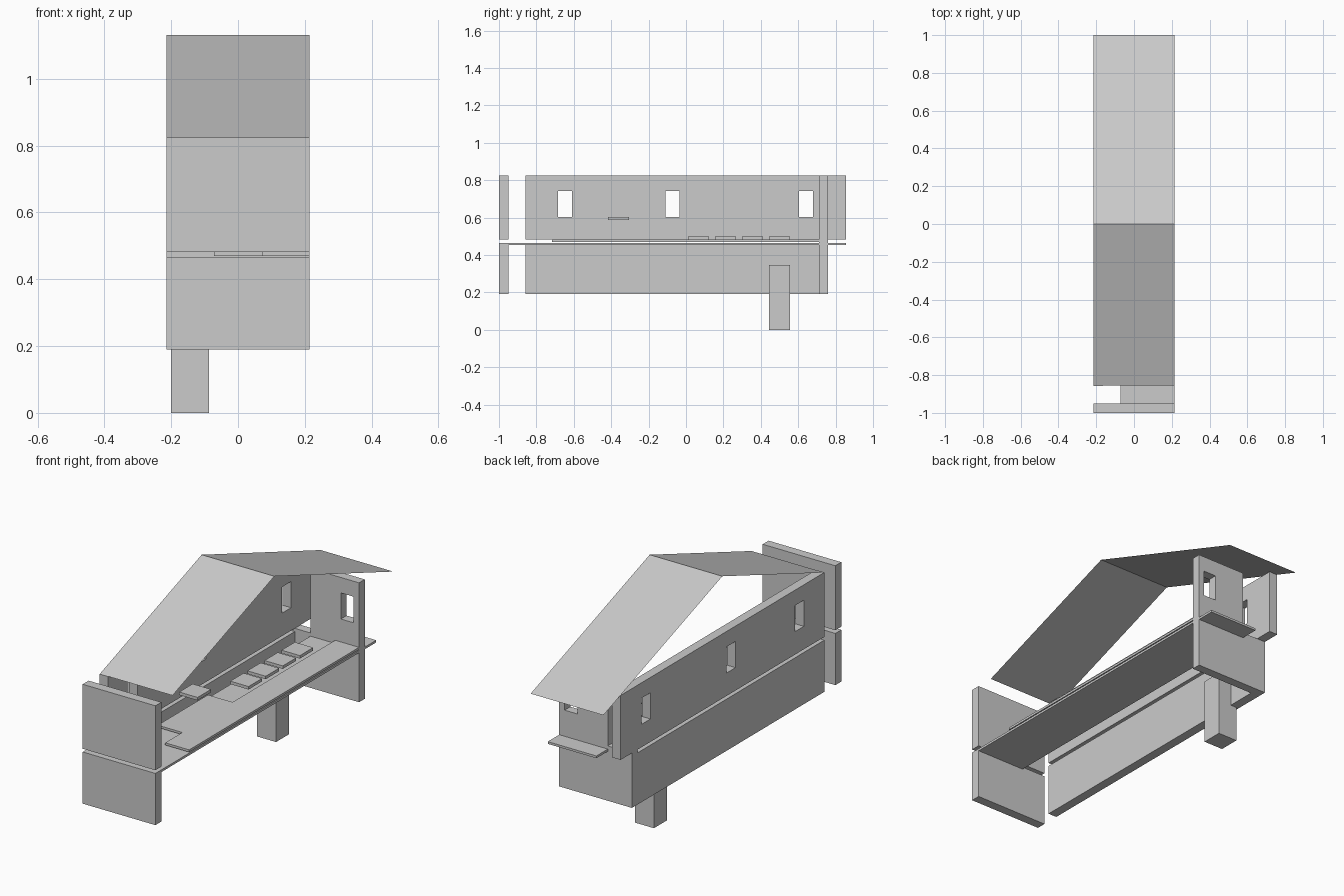
import bpy, bmesh, math
from mathutils import Vector

if "Cube" in bpy.data.objects:
    bpy.data.objects.remove(bpy.data.objects["Cube"])

grey = bpy.data.materials.new("plain grey")
grey.diffuse_color = (0.6, 0.6, 0.6, 1)
grey.use_nodes = True
grey.node_tree.nodes["Principled BSDF"].inputs["Base Color"].default_value = grey.diffuse_color


def finish(name, bm):
    me = bpy.data.meshes.new(name)
    bm.to_mesh(me)
    bm.free()
    me.materials.append(grey)
    ob = bpy.data.objects.new(name, me)
    bpy.context.collection.objects.link(ob)
    return ob


def panel(name, us, vs, solid, place, push):
    """Grid of cells, keeping only the solid ones, pushed out to a thick plate."""
    bm = bmesh.new()
    for i in range(len(us) - 1):
        for j in range(len(vs) - 1):
            if solid(i, j):
                corners = [(us[i], vs[j]), (us[i + 1], vs[j]),
                           (us[i + 1], vs[j + 1]), (us[i], vs[j + 1])]
                bm.faces.new([bm.verts.new(place(u, v)) for u, v in corners])
    bmesh.ops.remove_doubles(bm, verts=bm.verts[:], dist=1e-5)
    old = bm.faces[:]
    res = bmesh.ops.extrude_face_region(bm, geom=old, use_keep_orig=True)
    moved = [g for g in res["geom"] if isinstance(g, bmesh.types.BMVert)]
    bmesh.ops.translate(bm, verts=moved, vec=Vector(push))
    bmesh.ops.recalc_face_normals(bm, faces=bm.faces[:])
    return finish(name, bm)


def box(name, x, y, z):
    return panel(name, x, y, lambda i, j: True,
                 lambda u, v: (u, v, z[0]), (0, 0, z[1] - z[0]))


W = 0.214           # half width of the building
T = 0.05            # wall thickness
IN = -0.072         # inner edge of the floor
LOW, MID, UP, TOP = 0.19, 0.465, 0.482, 0.825
WIN = [UP, 0.604, 0.743, TOP]   # window sill and head heights

# Lower walls
box("lower_front_wall", (-W, W), (-1, -0.95), (LOW, MID))
box("lower_side_wall", (-W, -W + T), (-0.858, 0.712), (LOW, MID))
box("lower_back_wall", (-W, W), (0.712, 0.76), (LOW, UP))

# Upper walls, with window openings
box("upper_front_wall", (-W, W), (-1, -0.95), (UP, TOP))
panel("upper_side_wall",
      [-0.858, -0.685, -0.61, -0.11, -0.036, 0.605, 0.68, 0.856], WIN,
      lambda i, j: not (j == 1 and i % 2 == 1),
      lambda u, v: (-W, u, v), (T, 0, 0))
panel("upper_back_wall", [IN, 0.107, 0.182, W], WIN,
      lambda i, j: not (j == 1 and i == 1),
      lambda u, v: (u, 0.712, v), (0, 0.048, 0))

# Floor running past the back wall as a ledge
box("floor", (IN, W), (-0.95, 0.856), (0.453, MID))

# Raised floor: long strip with a wider landing
panel("raised_floor", [IN, 0.073, W], [-0.716, -0.572, -0.15, 0.712],
      lambda i, j: i == 1 or j == 1,
      lambda u, v: (u, v, 0.47), (0, 0, UP - 0.47))

# Row of square steps and a higher table top
for k in range(4):
    y = 0.012 + k * 0.1437
    box(f"step_{k + 1}", (-0.054, 0.054), (y, y + 0.112), (UP, 0.498))
box("table_top", (-0.054, 0.054), (-0.417, -0.304), (0.588, 0.604))

# Support column
box("column", (-0.2, -0.087), (0.444, 0.555), (0, 0.347))

# Thin folded roof sheet
bm = bmesh.new()
rows = [[bm.verts.new((x, y, z)) for x in (-W, W)]
        for y, z in ((-0.856, TOP), (0, 1.132), (1, 0.775))]
for a, b in zip(rows, rows[1:]):
    bm.faces.new((a[0], a[1], b[1], b[0]))
finish("roof", bm)
